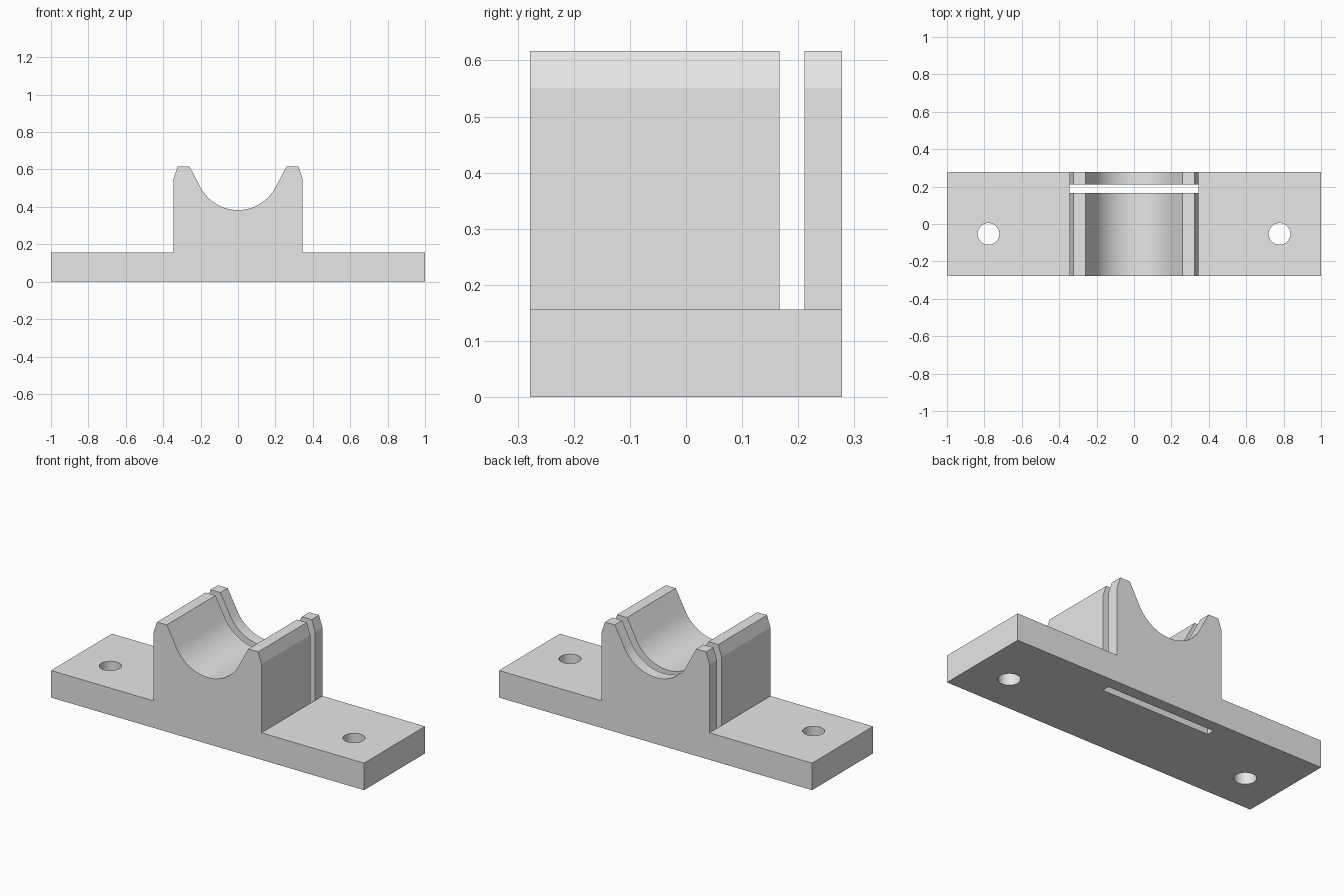
import bpy, bmesh, math

if "Cube" in bpy.data.objects:
    bpy.data.objects.remove(bpy.data.objects["Cube"], do_unlink=True)

DEPTH = 0.278     # half depth of the bracket
BASE_Z = 0.156    # top of the mounting plate
WALL_X = 0.345    # half width of the cradle block

grey = bpy.data.materials.new("plain_grey")
grey.use_nodes = True
grey.diffuse_color = (0.8, 0.8, 0.8, 1)
grey.node_tree.nodes["Principled BSDF"].inputs["Base Color"].default_value = (0.8, 0.8, 0.8, 1)


def prism(name, profile, y0, y1):
    """Extrude an x-z outline from y0 to y1."""
    bm = bmesh.new()
    face = bm.faces.new([bm.verts.new((x, y0, z)) for x, z in profile])
    result = bmesh.ops.extrude_face_region(bm, geom=[face])
    verts = [v for v in result["geom"] if isinstance(v, bmesh.types.BMVert)]
    bmesh.ops.translate(bm, verts=verts, vec=(0, y1 - y0, 0))
    bmesh.ops.recalc_face_normals(bm, faces=bm.faces)
    mesh = bpy.data.meshes.new(name)
    bm.to_mesh(mesh)
    bm.free()
    obj = bpy.data.objects.new(name, mesh)
    bpy.context.collection.objects.link(obj)
    mesh.materials.append(grey)
    return obj


def cut(target, cutter):
    """Subtract the cutter and delete it."""
    mod = target.modifiers.new("cut", "BOOLEAN")
    mod.operation = "DIFFERENCE"
    mod.solver = "EXACT"
    mod.object = cutter
    bpy.ops.object.select_all(action="DESELECT")
    bpy.context.view_layer.objects.active = target
    target.select_set(True)
    bpy.ops.object.modifier_apply(modifier=mod.name)
    bpy.data.objects.remove(cutter, do_unlink=True)


# Outline: plate, chamfered walls and the round trough between them
right_side = [(1, 0), (1, BASE_Z), (WALL_X, BASE_Z), (WALL_X, 0.551),
              (0.323, 0.617), (0.26, 0.617)]
radius, centre_z, steps = 0.226, 0.609, 32
start = math.radians(-28)
trough = []
for i in range(steps + 1):
    a = start + (-math.pi - 2 * start) * i / steps
    trough.append((radius * math.cos(a), centre_z + radius * math.sin(a)))
left_side = [(-x, z) for x, z in reversed(right_side)]
bracket = prism("cradle_bracket", right_side + trough + left_side, -DEPTH, DEPTH)

# Slot through the block and the plate
slot_x = WALL_X + 0.0005
cut(bracket, prism("slot_cutter", [(-slot_x, -0.1), (slot_x, -0.1), (slot_x, 0.8), (-slot_x, 0.8)],
                   0.167, 0.211))

# Screw holes in the plate ends
for x in (-0.778, 0.778):
    bpy.ops.mesh.primitive_cylinder_add(vertices=48, radius=0.058, depth=0.6,
                                        location=(x, -0.053, 0.1))
    hole = bpy.context.object
    hole.name = "hole_cutter"
    hole.data.materials.append(grey)
    cut(bracket, hole)

# Smooth trough and holes, crisp chamfers
bpy.ops.object.select_all(action="DESELECT")
bpy.context.view_layer.objects.active = bracket
bracket.select_set(True)
bpy.ops.object.shade_smooth_by_angle(angle=math.radians(10))
